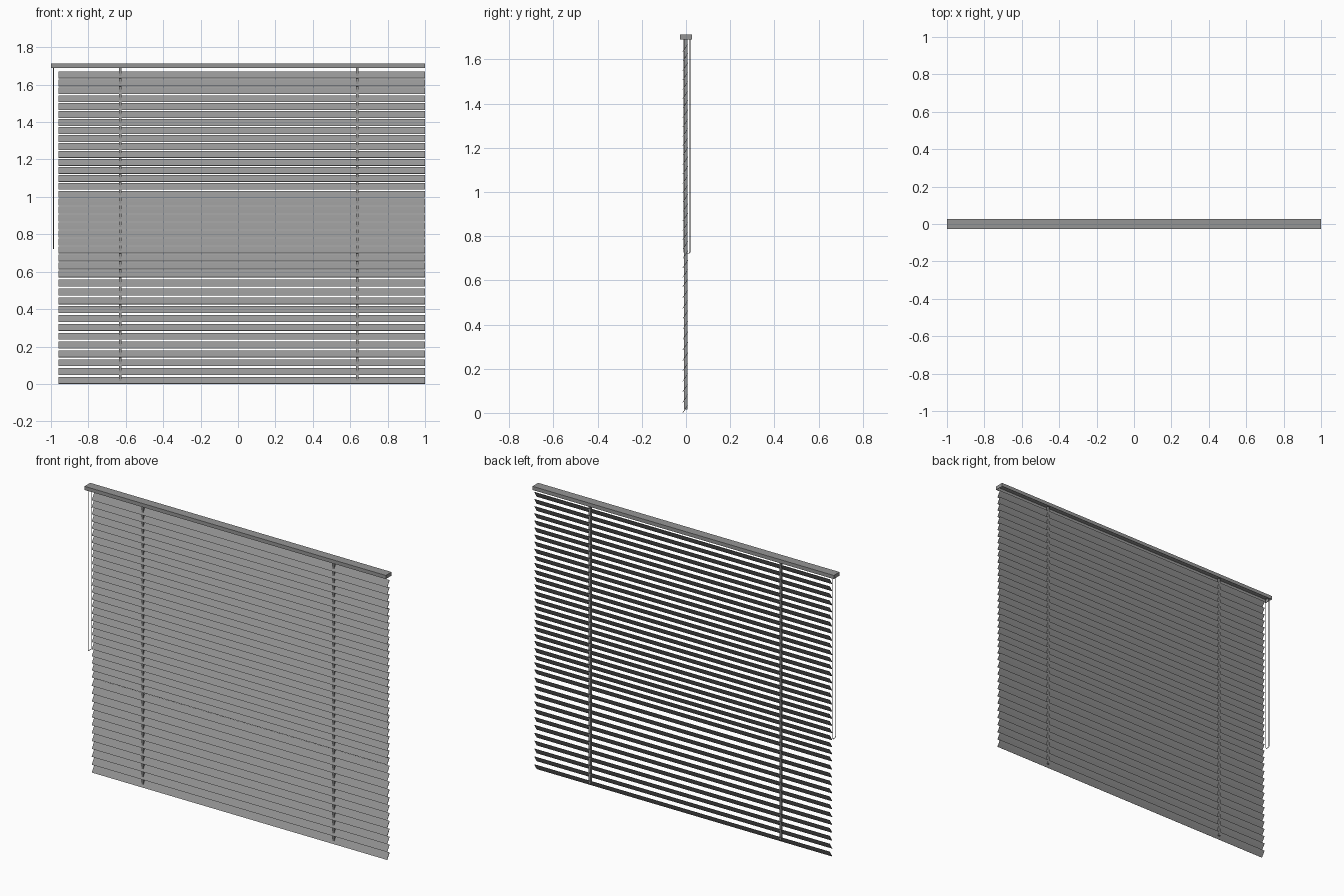
import bpy, bmesh

if "Cube" in bpy.data.objects:
    bpy.data.objects.remove(bpy.data.objects["Cube"])

# Dark grey finish shared by all parts
grey = bpy.data.materials.new("dark_grey")
grey.diffuse_color = (0.3, 0.3, 0.3, 1)
grey.use_nodes = True
grey.node_tree.nodes["Principled BSDF"].inputs["Base Color"].default_value = grey.diffuse_color


def box(name, x, y, z):
    """Axis-aligned box from (min, max) ranges."""
    bm = bmesh.new()
    bmesh.ops.create_cube(bm, size=1)
    for v in bm.verts:
        v.co = [r[0] if c < 0 else r[1] for c, r in zip(v.co, (x, y, z))]
    return finish(name, bm)


def extrude_x(name, profile, x0, x1):
    """Sweep a closed (y, z) profile along x."""
    bm = bmesh.new()
    face = bm.faces.new([bm.verts.new((x0, y, z)) for y, z in profile])
    new = bmesh.ops.extrude_face_region(bm, geom=[face])["geom"]
    bmesh.ops.translate(bm, vec=(x1 - x0, 0, 0),
                        verts=[g for g in new if isinstance(g, bmesh.types.BMVert)])
    return finish(name, bm)


def finish(name, bm):
    bmesh.ops.recalc_face_normals(bm, faces=bm.faces)
    mesh = bpy.data.meshes.new(name)
    bm.to_mesh(mesh)
    bm.free()
    mesh.materials.append(grey)
    obj = bpy.data.objects.new(name, mesh)
    bpy.context.collection.objects.link(obj)
    return obj


# Head rail: channel open at the bottom, with end caps
W, T, Z0, Z1 = 0.027, 0.0015, 1.69, 1.712
extrude_x("head_rail", [(-W, Z0), (-W, Z1), (W, Z1), (W, Z0), (W - T, Z0),
                        (W - T, Z1 - T), (-W + T, Z1 - T), (-W + T, Z0)], -1, 1)
for side, x in (("left", -1), ("right", 1 - T)):
    box(f"rail_cap_{side}", (x, x + T), (-W + T, W - T), (Z0, Z1 - T))

# Slats: tilted, front edge low; slightly wider pitch in the lower section
heights = [0.0473 * i for i in range(12)] + [0.57 + 0.04256 * i for i in range(26)]
for i, z in enumerate(heights):
    slat = [(-0.0135, 0.0), (-0.001, 0.0185), (0.0095, 0.036),
            (0.0075, 0.037), (-0.0035, 0.0195), (-0.0155, 0.001)]
    extrude_x(f"slat_{i + 1}", [(y, z + h) for y, h in slat], -0.96, 1)

# Ladder tapes running through the slats
for side, x in (("left", -0.63), ("right", 0.637)):
    box(f"ladder_tape_{side}", (x - 0.006, x + 0.006), (-0.008, 0.006), (0.015, 1.70))

# Pull cord: long loop hanging from the left end of the rail
curve = bpy.data.curves.new("pull_cord", "CURVE")
curve.dimensions = "3D"
curve.bevel_depth = 0.002
curve.bevel_resolution = 1
curve.materials.append(grey)
path = [(-0.01, 1.705), (-0.01, 0.728), (-0.006, 0.722), (0.014, 0.722),
        (0.018, 0.728), (0.018, 1.705)]
spline = curve.splines.new("POLY")
spline.points.add(len(path) - 1)
for p, (y, z) in zip(spline.points, path):
    p.co = (-0.986, y, z, 1)
cord = bpy.data.objects.new("pull_cord", curve)
bpy.context.collection.objects.link(cord)
